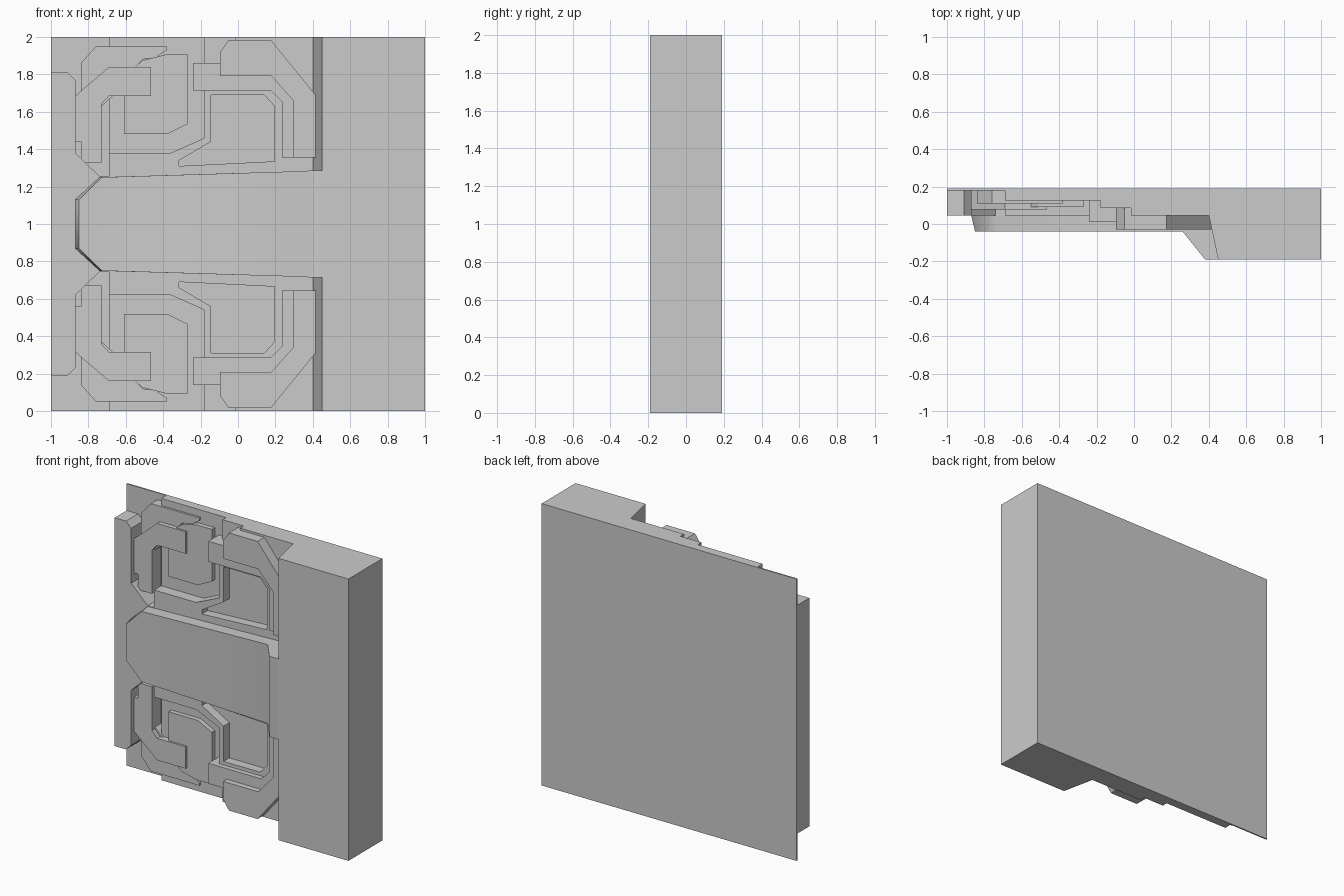
import bpy, bmesh, math
from mathutils import Vector

if "Cube" in bpy.data.objects:
    bpy.data.objects.remove(bpy.data.objects["Cube"])

MID = 1.0  # height of the mirror plane


def finish(name, bm):
    bmesh.ops.recalc_face_normals(bm, faces=bm.faces)
    me = bpy.data.meshes.new(name)
    bm.to_mesh(me)
    bm.free()
    ob = bpy.data.objects.new(name, me)
    ob.location.z = MID
    bpy.context.collection.objects.link(ob)
    return ob


def prism(name, pts, offset):
    """Closed prism: outline of 3D points pushed along an offset."""
    bm = bmesh.new()
    face = bm.faces.new([bm.verts.new(p) for p in pts])
    new = bmesh.ops.extrude_face_region(bm, geom=[face])["geom"]
    bmesh.ops.translate(bm, vec=Vector(offset),
                        verts=[v for v in new if isinstance(v, bmesh.types.BMVert)])
    return finish(name, bm)


def plate(name, outline, front, back=0.185, mirror=True):
    """Front-facing plate from an x/z outline, repeated in the lower half."""
    ob = prism(name, [(x, back, z - MID) for x, z in outline], (0, front - back, 0))
    if mirror:
        m = ob.modifiers.new("mirror", 'MIRROR')
        m.use_axis = (False, False, True)
        m.use_mirror_merge = False
    return ob


# Stepped backing with the thick right-hand block
profile = [(-1, .19), (1, .19), (1, -.19), (.45, -.19), (.4, .045), (-.015, .045),
           (-.015, .085), (-.18, .085), (-.18, .125), (-.69, .125), (-.69, .18), (-1, .18)]
base = prism("stepped_base", [(x, y, -1) for x, y in profile], (0, 0, 2))

# Left edge rail that cradles the central panel
half = [(-.69, 1.255), (-.74, 1.255), (-.87, 1.38), (-.87, 1.77), (-.91, 1.81), (-1, 1.81)]
plate("left_rail", half + [(x, 2 - z) for x, z in reversed(half)], .045, mirror=False)

# Raised band around the pocket
band = plate("pocket_band", [(-.69, 1.1), (-.69, 1.38), (-.36, 1.38), (-.18, 1.46),
                             (-.18, 1.8), (-.015, 1.8), (-.015, 1.1)], .045)

# Recessed pocket, cut from band and base
cutter = plate("pocket_cutter", [(-.315, 1.31), (-.315, 1.34), (-.145, 1.44), (-.145, 1.69),
                                 (.14, 1.69), (.195, 1.63), (.195, 1.335)], -.1, back=.11)
cutter.hide_render = True
cutter.display_type = 'WIRE'
for ob in (base, band):
    b = ob.modifiers.new("pocket", 'BOOLEAN')
    b.operation = 'DIFFERENCE'
    b.solver = 'EXACT'
    b.object = cutter

# Layered ornament plates
plate("corner_plate", [(-.84, 1.6), (-.84, 1.86), (-.76, 1.95), (-.38, 1.95), (-.38, 1.93),
                       (-.44, 1.89), (-.51, 1.88), (-.55, 1.84), (-.6, 1.75), (-.76, 1.6)], .11)
plate("inner_plate", [(-.61, 1.48), (-.38, 1.48), (-.27, 1.535), (-.27, 1.905), (-.39, 1.905),
                      (-.51, 1.875), (-.55, 1.84), (-.61, 1.75)], .092)
plate("hook_plate", [(-.87, 1.44), (-.87, 1.685), (-.69, 1.84), (-.465, 1.84), (-.465, 1.685),
                     (-.69, 1.685), (-.73, 1.64), (-.73, 1.33), (-.83, 1.33),
                     (-.84, 1.34), (-.84, 1.44)], .078)
plate("bracket_lower_layer", [(-.24, 1.715), (-.24, 1.86), (-.09, 1.86), (-.05, 1.81), (.2, 1.81),
                              (.32, 1.68), (.32, 1.355), (.235, 1.355), (.235, 1.655),
                              (.175, 1.715)], .01)
plate("bracket_upper_layer", [(-.095, 1.79), (-.095, 1.92), (-.05, 1.985), (.175, 1.985),
                              (.415, 1.69), (.415, 1.355), (.295, 1.355), (.295, 1.66),
                              (.18, 1.79)], -.03)

# Central panel: lofted sections (back x, front x, front y, half height)
sections = [(-.87, -.85, -.04, .13), (-.74, -.728, -.04, .25), (.26, .26, -.04, .28),
            (.38, .38, -.19, .285), (.45, .45, -.19, .286)]
bm = bmesh.new()
rings = [[bm.verts.new(p) for p in ((xb, .045, -h), (xf, yf, -h), (xf, yf, h), (xb, .045, h))]
         for xb, xf, yf, h in sections]
for a, b in zip(rings, rings[1:]):
    for i in range(4):
        j = (i + 1) % 4
        bm.faces.new((a[i], a[j], b[j], b[i]))
bm.faces.new(rings[0])
bm.faces.new(rings[-1])
panel = finish("central_panel", bm)
bpy.context.view_layer.objects.active = panel
panel.select_set(True)
bpy.ops.object.shade_smooth_by_angle(angle=math.radians(60))
